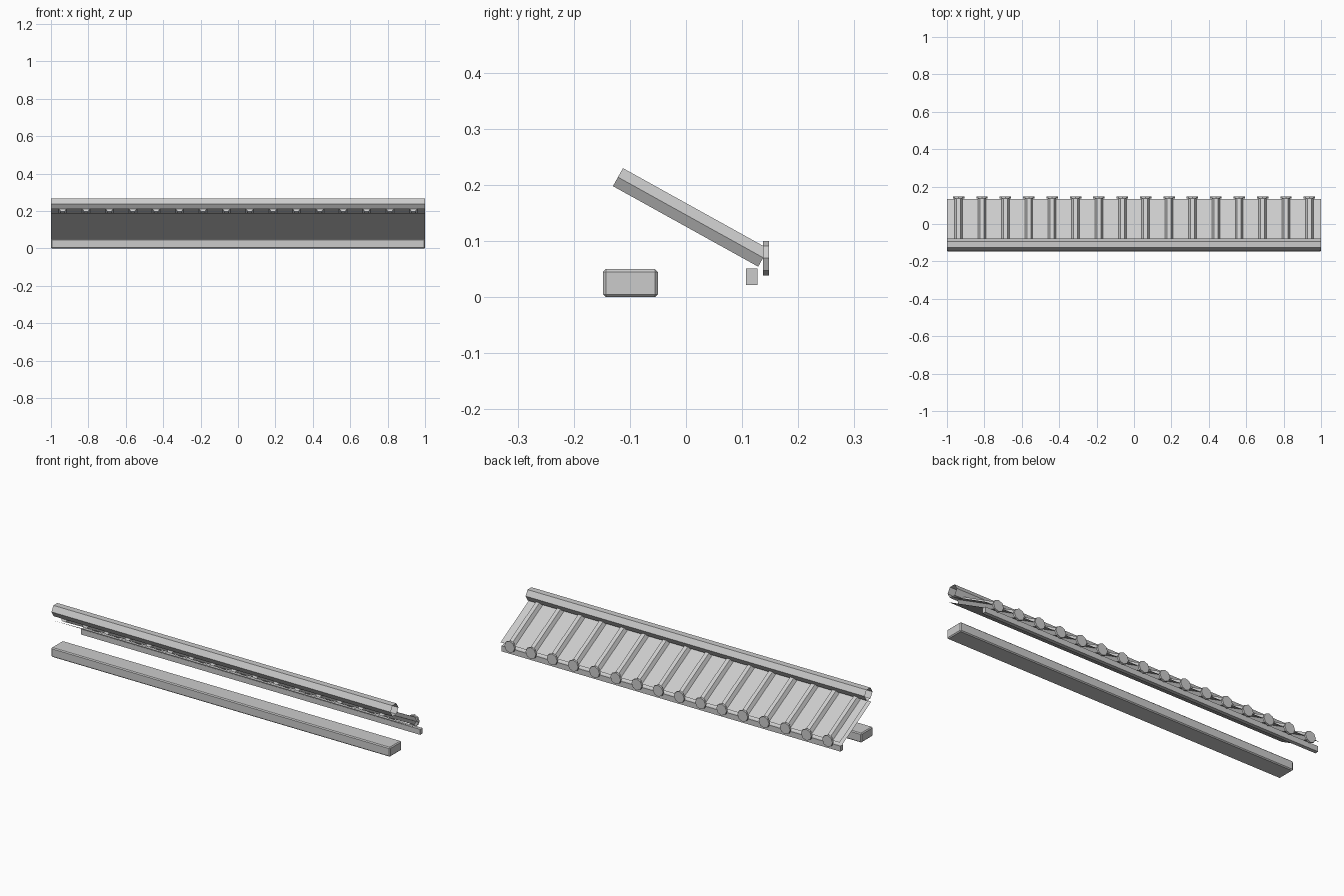
import bpy, bmesh, math
from mathutils import Vector

if "Cube" in bpy.data.objects:
    bpy.data.objects.remove(bpy.data.objects["Cube"])

SLOPE = math.radians(29)
DOWN = Vector((0, math.cos(SLOPE), -math.sin(SLOPE)))   # direction down the roof
NORMAL = Vector((0, math.sin(SLOPE), math.cos(SLOPE)))  # direction off the roof
X = Vector((1, 0, 0))


def finish(name, bm):
    mesh = bpy.data.meshes.new(name)
    bm.to_mesh(mesh)
    bm.free()
    obj = bpy.data.objects.new(name, mesh)
    bpy.context.collection.objects.link(obj)
    return obj


def prism(name, start, end, u, v, radius, sides, caps=True):
    """Straight prism whose first corner points along u."""
    bm = bmesh.new()
    rings = []
    for c in (Vector(start), Vector(end)):
        rings.append([bm.verts.new(c + radius * (u * math.cos(t) + v * math.sin(t)))
                      for t in (2 * math.pi * i / sides for i in range(sides))])
    for i in range(sides):
        j = (i + 1) % sides
        bm.faces.new((rings[0][i], rings[0][j], rings[1][j], rings[1][i]))
    if caps:
        bm.faces.new(rings[0])
        bm.faces.new(rings[1])
        bmesh.ops.recalc_face_normals(bm, faces=bm.faces)
    elif bm.faces:
        bm.normal_update()
        face = next(iter(bm.faces))
        axis_mid = (Vector(start) + Vector(end)) / 2
        if face.normal.dot(face.calc_center_median() - axis_mid) < 0:
            bmesh.ops.reverse_faces(bm, faces=bm.faces)
    return finish(name, bm)


def sheet(name, centre, length, facing):
    """Single sloping sheet across the full width."""
    bm = bmesh.new()
    h = DOWN * length / 2
    f = bm.faces.new([bm.verts.new(p) for p in
                      (centre - X - h, centre + X - h, centre + X + h, centre - X + h)])
    f.normal_update()
    if f.normal.dot(facing) < 0:
        f.normal_flip()
    return finish(name, bm)


def beam(name, y0, y1, z0, z1, bevel=0):
    bm = bmesh.new()
    bmesh.ops.create_cube(bm, size=1)
    for v in bm.verts:
        v.co = (v.co.x * 2, (y0 + y1) / 2 + v.co.y * (y1 - y0),
                (z0 + z1) / 2 + v.co.z * (z1 - z0))
    obj = finish(name, bm)
    if bevel:
        m = obj.modifiers.new("bevel", 'BEVEL')
        m.width, m.segments = bevel, 1
    return obj


# beams carrying the roof
beam("wall_beam", -0.148, -0.05, 0, 0.05, 0.005)
beam("eave_beam", 0.107, 0.127, 0.022, 0.051)

# tile bed and the board below it
bed = Vector((0, 0.007, 0.143))
sheet("tile_bed", bed, 0.29, NORMAL)
sheet("under_board", bed - NORMAL * 0.0275, 0.29, -NORMAL)

# open hexagonal ridge tube
prism("ridge_tube", (-1, -0.11, 0.238), (1, -0.11, 0.238),
      Vector((0, 1, 0)), Vector((0, 0, 1)), 0.033, 6, caps=False)

# round tiles running down the slope, each with an end disc
for i in range(16):
    x = -0.9375 + i * 0.125
    top = Vector((x, -0.1213, 0.214))
    prism(f"roll_tile_{i + 1}", top, top + DOWN * 0.296, X, NORMAL, 0.0212, 6)
    prism(f"end_disc_{i + 1}", (x, 0.1375, 0.0695), (x, 0.148, 0.0695),
          X, Vector((0, 0, 1)), 0.0305, 8)
